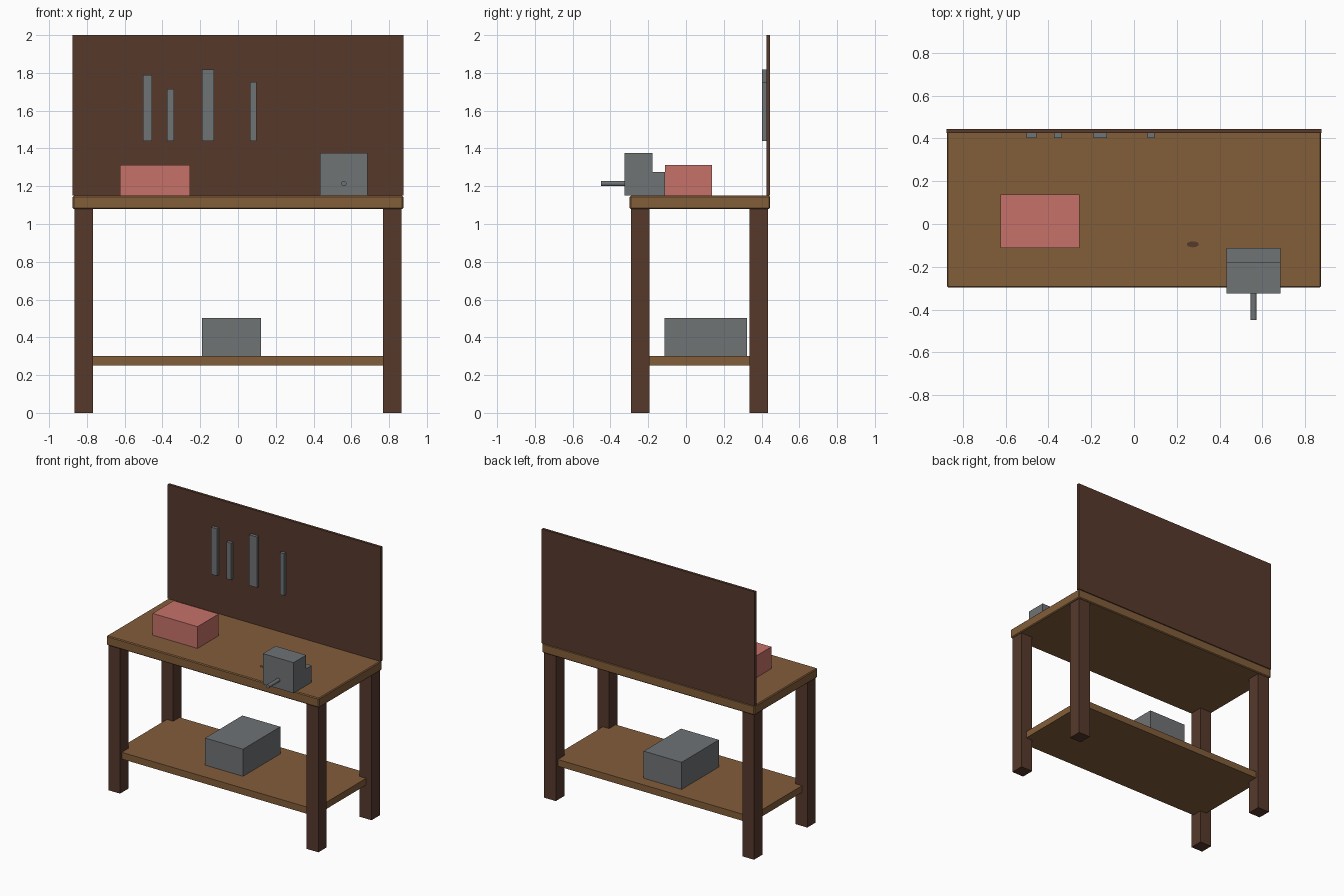
import bpy, math

if "Cube" in bpy.data.objects:
    bpy.data.objects.remove(bpy.data.objects["Cube"])


def material(name, rgb):
    # sRGB 0-255 to linear
    m = bpy.data.materials.new(name)
    lin = [((c / 255 + 0.055) / 1.055) ** 2.4 for c in rgb]
    m.diffuse_color = (*lin, 1)
    m.use_nodes = True
    m.node_tree.nodes["Principled BSDF"].inputs["Base Color"].default_value = m.diffuse_color
    return m


wood = material("oak", (130, 93, 57))
dark = material("dark_wood", (86, 57, 43))
steel = material("steel", (111, 115, 117))
red = material("red_paint", (198, 113, 105))


def box(name, x, y, z, mat, bevel=0):
    """Box from (min, max) ranges on each axis."""
    r = (x, y, z)
    bpy.ops.mesh.primitive_cube_add(size=1, location=[(a + b) / 2 for a, b in r])
    ob = bpy.context.object
    ob.name = name
    ob.scale = [b - a for a, b in r]
    bpy.ops.object.transform_apply(location=False, rotation=False, scale=True)
    ob.data.materials.append(mat)
    if bevel:
        mod = ob.modifiers.new("edge", 'BEVEL')
        mod.width = bevel
        mod.segments = 1
    return ob


def cylinder(name, radius, depth, loc, mat, rot=(0, 0, 0)):
    bpy.ops.mesh.primitive_cylinder_add(vertices=16, radius=radius, depth=depth,
                                        location=loc, rotation=rot)
    ob = bpy.context.object
    ob.name = name
    ob.data.materials.append(mat)
    return ob


# Bench frame
box("tabletop", (-0.875, 0.875), (-0.298, 0.445), (1.08, 1.15), wood, 0.006)
box("shelf", (-0.82, 0.82), (-0.27, 0.41), (0.25, 0.30), wood)
for side, x in (("left", (-0.865, -0.768)), ("right", (0.768, 0.865))):
    for end, y in (("front", (-0.29, -0.192)), ("back", (0.335, 0.435))):
        box(f"{end}_{side}_leg", x, y, (0, 1.08), dark)

# Back panel with hanging tools
box("back_panel", (-0.877, 0.877), (0.425, 0.445), (1.15, 2.0), dark)
for i, (x0, x1, top) in enumerate([(-0.503, -0.455, 1.79), (-0.375, -0.338, 1.715),
                                   (-0.19, -0.127, 1.817), (0.063, 0.097, 1.753)]):
    box(f"hanging_tool_{i + 1}", (x0, x1), (0.402, 0.427), (1.44, top), steel)

# Storage boxes
box("red_toolbox", (-0.625, -0.255), (-0.112, 0.137), (1.15, 1.312), red)
box("shelf_crate", (-0.19, 0.122), (-0.115, 0.323), (0.30, 0.502), steel)

# Vise with screw handle
box("vise_jaw", (0.433, 0.685), (-0.325, -0.177), (1.15, 1.377), steel)
box("vise_base", (0.433, 0.685), (-0.177, -0.112), (1.15, 1.275), steel)
screw = cylinder("vise_screw", 0.014, 0.145, (0.56, -0.3775, 1.214), steel,
                 (math.pi / 2, 0, 0))
bpy.ops.object.shade_smooth_by_angle(angle=math.radians(40))

# Small worn mark on the tabletop
mark = cylinder("worn_mark", 0.028, 0.002, (0.275, -0.095, 1.1505), dark)
mark.scale.y = 0.5
